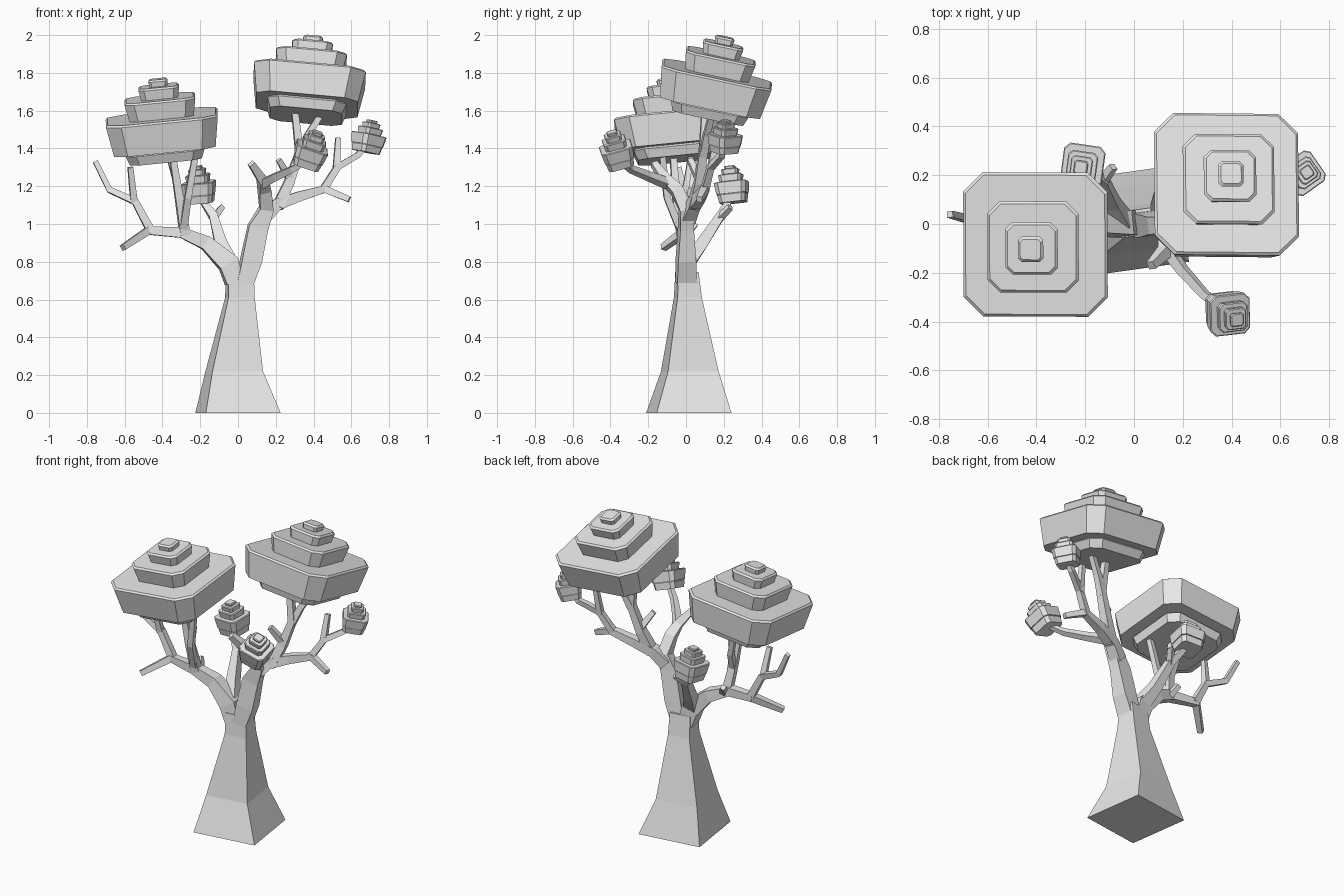
import bpy, bmesh, math
from mathutils import Vector, Matrix

cube = bpy.data.objects.get("Cube")
if cube:
    bpy.data.objects.remove(cube)

grey = bpy.data.materials.new("plain_grey")
grey.use_nodes = True
grey.diffuse_color = (0.8, 0.8, 0.8, 1)
grey.node_tree.nodes["Principled BSDF"].inputs["Base Color"].default_value = (0.8, 0.8, 0.8, 1)

TWIST = math.radians(8)
SIDE = Vector((-math.sin(TWIST), math.cos(TWIST), 0))
UP = Vector((0, 0, 1))


def loft(name, rings):
    """Skin a list of point rings and cap both ends."""
    bm = bmesh.new()
    loops = [[bm.verts.new(point) for point in ring] for ring in rings]
    count = len(loops[0])
    for lower, upper in zip(loops, loops[1:]):
        for i in range(count):
            j = (i + 1) % count
            bm.faces.new((lower[i], lower[j], upper[j], upper[i]))
    bm.faces.new(loops[0][::-1])
    bm.faces.new(loops[-1])
    bmesh.ops.recalc_face_normals(bm, faces=bm.faces)
    mesh = bpy.data.meshes.new(name)
    bm.to_mesh(mesh)
    bm.free()
    mesh.materials.append(grey)
    obj = bpy.data.objects.new(name, mesh)
    bpy.context.collection.objects.link(obj)
    return obj


def limb(name, path, widths, depths, level=False):
    """Four-sided limb with a half width and half depth at every point."""
    points = [Vector(point) for point in path]
    steps = [(b - a).normalized() for a, b in zip(points, points[1:])]
    rings = []
    for centre, before, after, wide, deep in zip(
            points, steps[:1] + steps, steps + steps[-1:], widths, depths):
        along = UP if level else (before + after).normalized()
        back = (SIDE - along * SIDE.dot(along)).normalized()
        across = along.cross(back)
        rings.append([centre + back * deep * s + across * wide * t
                      for s, t in ((-1, -1), (1, -1), (1, 1), (-1, 1))])
    return loft(name, rings)


def branch(name, thick, thin, *path):
    """Square branch that tapers evenly from its base to its tip."""
    last = len(path) - 1
    sizes = [thick + (thin - thick) * i / last for i in range(last + 1)]
    return limb(name, path, sizes, sizes)


def twig(name, base, tip, thick=.018, thin=.014):
    return branch(name, thick, thin, base, tip)


def foliage(name, tiers, bottom, edge, location, normal, scale=1, spin=0):
    """Stacked eight-sided tiers, each flaring upward to a chamfered rim."""
    turn = UP.rotation_difference(Vector(normal)).to_matrix()
    turn = turn @ Matrix.Rotation(math.radians(spin), 3, 'Z')
    outline = []
    for half, top in tiers:
        outline += [(half * .91, bottom), (half, top - edge), (half - edge, top)]
        bottom = top
    rings = []
    for half, height in outline:
        long = half * scale
        short = long * .73
        quarter = [Vector((short, -long, height * scale)), Vector((long, -short, height * scale))]
        rings.append([Vector(location) + turn @ Matrix.Rotation(math.pi / 2 * side, 3, 'Z') @ corner
                      for side in range(4) for corner in quarter])
    return loft(name, rings)


# Trunk
limb("trunk", [(0, .015, 0), (-.02, .02, .22), (.01, .01, .61), (.01, .005, .745)],
     widths=(.2, .135, .07, .067), depths=(.2, .135, .065, .053), level=True)

# Right-hand limb and its twigs
limb("right_limb", [(-.02, 0, .69), (-.05, 0, .79), (-.17, 0, .9), (-.3, -.02, .955),
                    (-.475, 0, .965), (-.61, -.12, .875)],
     widths=(.045, .054, .037, .028, .022, .016), depths=(.05, .05, .037, .028, .022, .016))
branch("right_outer_branch", .022, .013, (-.46, 0, .96), (-.545, 0, 1.12),
       (-.68, .02, 1.18), (-.755, .04, 1.33))
twig("right_outer_twig", (-.55, 0, 1.11), (-.57, -.04, 1.3))
branch("right_canopy_branch", .027, .016, (-.28, -.02, .94), (-.31, -.05, 1.13), (-.35, -.07, 1.38))
branch("right_canopy_fork", .02, .015, (-.29, -.03, .97), (-.265, -.1, 1.14), (-.22, -.13, 1.4))
branch("right_canopy_rear_fork", .018, .014, (-.31, -.04, 1.1), (-.32, 0, 1.2), (-.37, .03, 1.38))
twig("right_small_twig", (-.27, 0, .94), (-.3, .05, 1))

# Rear branch carrying a small foliage tuft
branch("rear_branch", .04, .014, (-.05, .01, .8), (-.09, .08, .89), (-.13, .18, 1.04), (-.2, .24, 1.14))
twig("rear_twig", (-.13, .175, 1.03), (-.085, .235, 1.09))

# Left-hand limb and its branches
limb("left_limb", [(.035, 0, .69), (.07, 0, .81), (.105, 0, .98), (.15, 0, 1.08),
                   (.14, -.05, 1.18), (.13, -.11, 1.235), (.07, -.17, 1.32)],
     widths=(.043, .053, .052, .036, .032, .026, .017),
     depths=(.052, .048, .036, .036, .032, .026, .017))
branch("front_branch", .023, .013, (.135, -.1, 1.215), (.2, -.19, 1.25), (.29, -.29, 1.29), (.36, -.345, 1.33))
branch("left_outer_branch", .037, .015, (.13, .01, 1.03), (.2, .04, 1.1), (.32, .075, 1.145),
       (.46, .1, 1.185), (.59, .07, 1.13))
branch("left_rising_branch", .02, .013, (.45, .1, 1.18), (.525, .13, 1.3), (.635, .19, 1.365), (.68, .2, 1.42))
twig("left_rising_twig", (.52, .13, 1.29), (.53, .16, 1.455))
branch("left_canopy_branch", .03, .017, (.21, .04, 1.09), (.27, .07, 1.22), (.325, .09, 1.38), (.3, .1, 1.6))
branch("left_canopy_fork", .021, .015, (.32, .09, 1.36), (.37, .11, 1.47), (.45, .14, 1.6))
twig("left_canopy_twig", (.275, .07, 1.24), (.215, .02, 1.34), thick=.02)


# Large canopies
def canopy(name, location, normal):
    tiers = ((.21, -.17), (.297, 0), (.188, .1), (.108, .163), (.052, .2))
    return foliage(name, tiers, -.23, .01, location, normal)


canopy("right_canopy", location=(-.405, -.085, 1.57), normal=(-.1, -.1, 1))
canopy("left_canopy", location=(.38, .165, 1.796), normal=(.09, .21, .97))


# Small foliage tufts
def tuft(name, location, normal, scale=1, spin=0):
    tiers = ((.075, -.065), (.086, 0), (.062, .04), (.045, .07), (.028, .086))
    return foliage(name, tiers, -.11, .004, location, normal, scale, spin)


tuft("rear_tuft", location=(-.21, .24, 1.222), normal=(-.1, -.1, 1), spin=-8)
tuft("front_tuft", location=(.395, -.373, 1.41), normal=(.33, -.24, .9), spin=4)
tuft("left_tuft", location=(.695, .208, 1.475), normal=(.2, .05, 1), scale=.88, spin=35)
